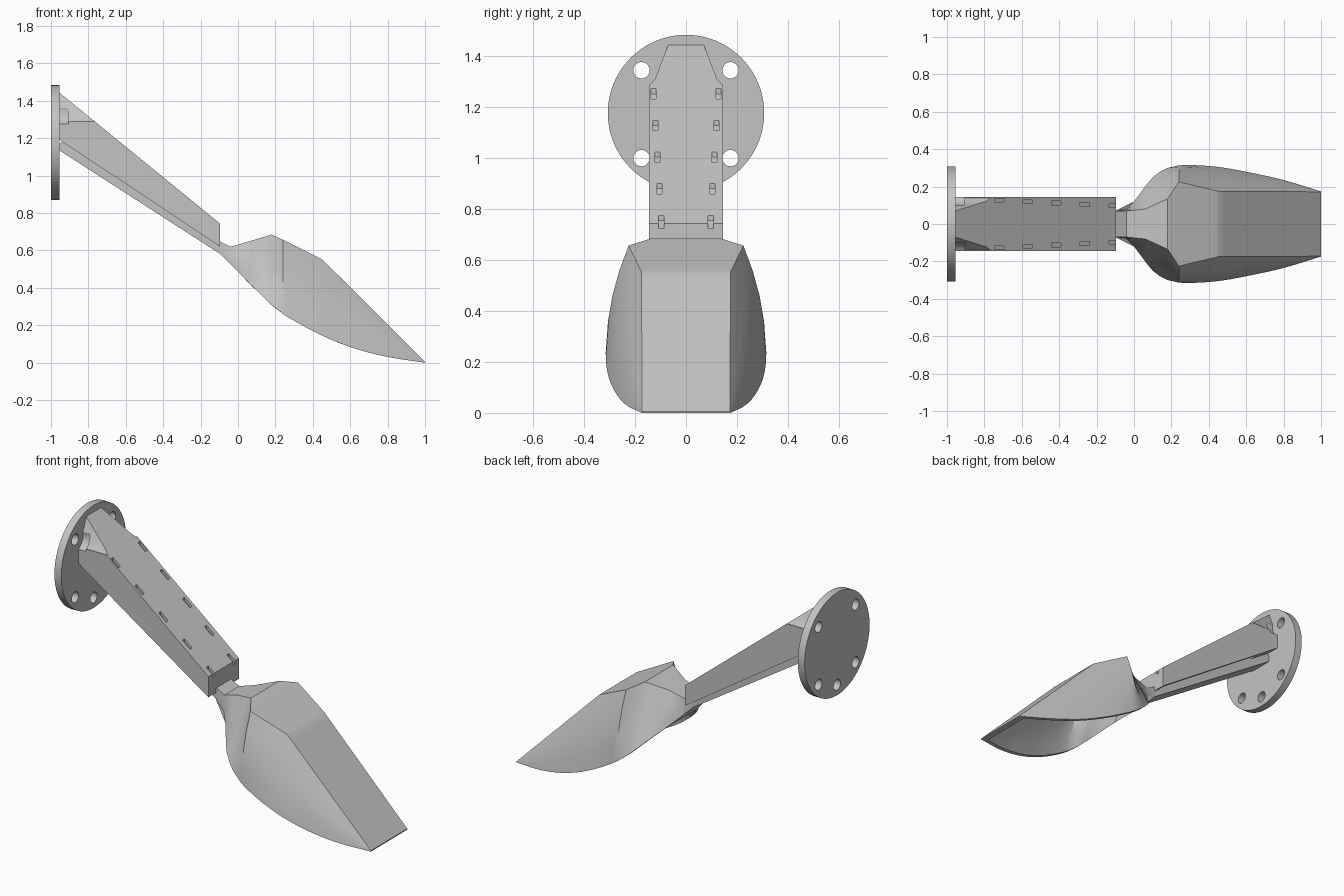
import bpy, bmesh, math
from mathutils import Vector

cube = bpy.data.objects.get("Cube")
if cube:
    bpy.data.objects.remove(cube, do_unlink=True)

grey = bpy.data.materials.new("plain_grey")
grey.use_nodes = True
grey.diffuse_color = (0.55, 0.55, 0.55, 1)
grey.node_tree.nodes["Principled BSDF"].inputs["Base Color"].default_value = (0.55, 0.55, 0.55, 1)


def finish(name, bm):
    bmesh.ops.recalc_face_normals(bm, faces=bm.faces)
    mesh = bpy.data.meshes.new(name)
    bm.to_mesh(mesh)
    bm.free()
    mesh.materials.append(grey)
    ob = bpy.data.objects.new(name, mesh)
    bpy.context.collection.objects.link(ob)
    return ob


def prism(name, profile, lo, hi, axis="Y"):
    """Extrude a profile: (x, z) points along Y, or (y, z) points along X."""
    bm = bmesh.new()
    place = (lambda p, d: (p[0], d, p[1])) if axis == "Y" else (lambda p, d: (d, p[0], p[1]))
    face = bm.faces.new([bm.verts.new(place(p, lo)) for p in profile])
    new = bmesh.ops.extrude_face_region(bm, geom=[face])["geom"]
    shift = Vector((0, hi - lo, 0) if axis == "Y" else (hi - lo, 0, 0))
    bmesh.ops.translate(bm, vec=shift, verts=[v for v in new if isinstance(v, bmesh.types.BMVert)])
    return finish(name, bm)


def disc(name, y, z, radius, lo, hi, sides=32):
    ring = [(y + radius * math.cos(math.tau * i / sides),
             z + radius * math.sin(math.tau * i / sides)) for i in range(sides)]
    return prism(name, ring, lo, hi, "X")


def activate(ob):
    bpy.ops.object.select_all(action="DESELECT")
    ob.select_set(True)
    bpy.context.view_layer.objects.active = ob


def cut(ob, cutter):
    cutter.hide_render = True
    mod = ob.modifiers.new("cut", "BOOLEAN")
    mod.operation, mod.solver, mod.object = "DIFFERENCE", "EXACT", cutter
    activate(ob)
    bpy.ops.object.modifier_apply(modifier=mod.name)
    bpy.data.objects.remove(cutter, do_unlink=True)


def smooth(ob, degrees=30):
    activate(ob)
    bpy.ops.object.shade_smooth_by_angle(angle=math.radians(degrees))


# Round wall plate with five screw holes
WALL = -0.955
plate = disc("wall_plate", 0, 1.177, 0.307, -1, WALL, 96)
for y, z in [(0.175, 1.345), (-0.175, 1.345), (0.175, 1.0), (-0.175, 1.0), (0, 0.932)]:
    cut(plate, disc("hole", y, z, 0.032, -1.1, -0.9))
smooth(plate)

# Tapered arm, hollow underneath
END = -0.095
SLOPE = 0.815


def arm_top(x):
    return 0.743 + (END - x) * SLOPE


def arm_bottom(x):
    return 0.62 + (END - x) * 0.665


arm = prism("arm", [(WALL, arm_bottom(WALL)), (END, arm_bottom(END)),
                    (END, arm_top(END)), (WALL, arm_top(WALL))], -0.145, 0.145)
a, b = -0.82, END - 0.025
cut(arm, prism("channel", [(a, arm_bottom(a) - 0.1), (b, arm_bottom(b) - 0.1),
                           (b, arm_top(b) - 0.03), (a, arm_top(a) - 0.1)], -0.12, 0.12))
for s in (1, -1):
    # Narrowed shoulders and screw clearance at the wall end
    shoulder = [(0.2, 1.29), (0.14, 1.29), (0.122, 1.31), (0.068, 1.45), (0.068, 1.55), (0.2, 1.55)]
    cut(arm, prism("shoulder", [(s * y, z) for y, z in shoulder], -1, -0.5, "X"))
    cut(arm, disc("clearance", s * 0.175, 1.345, 0.075, -1, -0.905))
    # Row of slots along the top edges
    for i in range(5):
        x = -0.72 + i * 0.1525
        y = s * (0.127 - i * 0.0075)
        h = 0.025
        slot = [(x - h, arm_top(x - h) - 0.02), (x + h, arm_top(x + h) - 0.02),
                (x + h, arm_top(x + h) + 0.02), (x - h, arm_top(x - h) + 0.02)]
        cut(arm, prism("slot", slot, y - 0.01, y + 0.01))
smooth(arm)

# Narrow rail below the arm that carries the head
prism("lower_rail", [(WALL, 1.135), (-0.09, 0.578), (-0.06, 0.615),
                     (-0.1, 0.65), (-0.93, 1.185), (WALL, 1.17)], -0.07, 0.07)

# Head: keys are (x, height, half width)
TOP = [(-0.1, 0.65, 0.07), (-0.04, 0.62, 0.07), (0.06, 0.649, 0.08), (0.18, 0.685, 0.135),
       (0.24, 0.657, 0.225), (0.45, 0.553, 0.175), (1, 0.006, 0.172)]
RIM = [(-0.1, 0.585, 0.07), (-0.04, 0.525, 0.078), (0.03, 0.455, 0.16), (0.1, 0.385, 0.25),
       (0.18, 0.308, 0.3), (0.27, 0.242, 0.315), (0.45, 0.145, 0.305), (0.62, 0.077, 0.275),
       (0.8, 0.031, 0.235), (1, 0, 0.174)]


def sample(keys, x, curved):
    i = max(j for j in range(len(keys) - 1) if keys[j][0] <= x + 1e-6)
    k0, k1 = keys[i], keys[i + 1]
    before, after = keys[max(i - 1, 0)], keys[min(i + 2, len(keys) - 1)]
    span = k1[0] - k0[0]
    t = (x - k0[0]) / span
    out = []
    for c in (1, 2):
        v = k0[c] + (k1[c] - k0[c]) * t
        if curved:
            m0 = (k1[c] - before[c]) / (k1[0] - before[0]) * span
            m1 = (after[c] - k0[c]) / (after[0] - k0[0]) * span
            d = k1[c] - k0[c]
            v += t * (1 - t) * ((1 - t) * (m0 - d) - t * (m1 - d))
        out.append(v)
    return out


def section(x, inset):
    (tz, ty), (rz, ry) = sample(TOP, x, False), sample(RIM, x, True)
    tz = max(tz - inset * 1.3, rz + 0.002)
    ty, ry = ty - inset, ry - inset
    bulge = 0.1 * (tz - rz) * min(max((x - 0.08) / 0.16, 0), 1)
    half = [(ry, rz)]
    for t in (0.25, 0.5, 0.75):
        half.append((ry + (ty - ry) * t + bulge * 2 * t * (1 - t), rz + (tz - rz) * t))
    half.append((ty, tz))
    return [(x, y, z) for y, z in half] + [(x, -y, z) for y, z in reversed(half)]


stations = sorted({k[0] for k in TOP + RIM} | {0.24 + 0.04 * i for i in range(19)} | {0.0, 0.065, 0.14})
bm = bmesh.new()
outer, inner = [], []
for x in stations:
    outer.append([bm.verts.new(p) for p in section(x, 0)])
    xi = 0.03 + (x + 0.1) / 1.1 * 0.93
    inner.append([bm.verts.new(p) for p in section(xi, 0.024)])
for shell in (outer, inner):
    for r0, r1 in zip(shell, shell[1:]):
        for j in range(len(r0) - 1):
            bm.faces.new((r0[j], r0[j + 1], r1[j + 1], r1[j]))
    bm.faces.new(shell[0])
    bm.faces.new(shell[-1])
# Rim joining the two shells
for i in range(len(stations) - 1):
    for j in (0, -1):
        bm.faces.new((outer[i][j], outer[i + 1][j], inner[i + 1][j], inner[i][j]))
for i in (0, -1):
    bm.faces.new((outer[i][0], outer[i][-1], inner[i][-1], inner[i][0]))
smooth(finish("head_shell", bm), 25)
